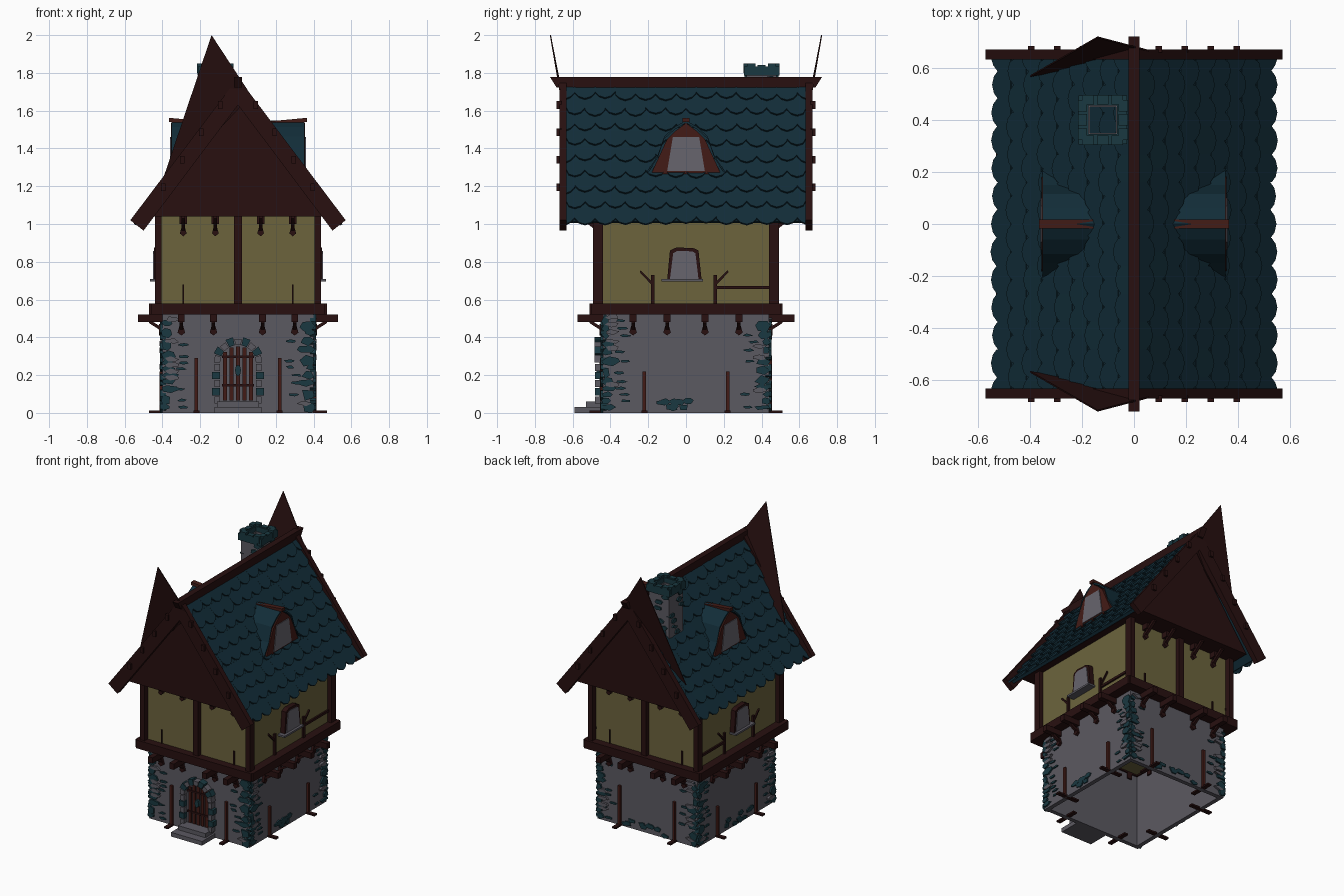
import bpy, bmesh, random
from math import cos, sin, pi
from mathutils import Vector, Matrix

random.seed(4)
cube = bpy.data.objects.get("Cube")
if cube:
    bpy.data.objects.remove(cube, do_unlink=True)


def material(name, rgb):
    m = bpy.data.materials.new(name)
    m.use_nodes = True
    m.diffuse_color = (*rgb, 1)
    m.node_tree.nodes["Principled BSDF"].inputs["Base Color"].default_value = (*rgb, 1)
    return m


plaster = material("yellow plaster", (.15, .127, .046))
stone = material("grey stone", (.105, .1, .12))
glass = material("pale glass", (.135, .128, .155))
timber = material("dark timber", (.021, .005, .005))
red_wood = material("red wood", (.055, .011, .008))
slate = material("roof slate", (.006, .026, .04))
blue_stone = material("blue stone", (.01, .04, .052))

parts = {}


def solid(name, mat, pts, offset):
    """Extrude a 3D polygon by an offset into the named part."""
    bm = parts.setdefault(name, (bmesh.new(), mat))[0]
    offset = Vector(offset)
    low = [bm.verts.new(p) for p in pts]
    high = [bm.verts.new(Vector(p) + offset) for p in pts]
    bm.faces.new(low)
    bm.faces.new(high[::-1])
    n = len(pts)
    for i in range(n):
        j = (i + 1) % n
        bm.faces.new((low[i], high[i], high[j], low[j]))


class Frame:
    """Wall plane: u along the wall, v up, w outward."""
    def __init__(self, u, v, w, origin=(0, 0, 0)):
        self.u, self.v, self.w, self.o = map(Vector, (u, v, w, origin))

    def at(self, u, v, w):
        return self.o + self.u * u + self.v * v + self.w * w

    def plate(self, name, mat, pts, a, b):
        solid(name, mat, [self.at(u, v, a) for u, v in pts], self.w * (b - a))

    def box(self, name, mat, u0, u1, v0, v1, a, b):
        self.plate(name, mat, [(u0, v0), (u1, v0), (u1, v1), (u0, v1)], a, b)

    def strut(self, name, mat, u, half, start, end, t):
        """Diagonal brace from (w, v) to (w, v), thickness t upward."""
        (a, z0), (b, z1) = start, end
        pts = [(a, z0), (b, z1), (b, z1 + t), (a, z0 + t)]
        solid(name, mat, [self.at(u - half, v, w) for w, v in pts], self.u * 2 * half)


def mirrored(pts):
    return pts + [(-u, v) for u, v in reversed(pts) if u]


def rubble(frame, u, v, ru, rv, w, depth, mat=blue_stone):
    n, turn = random.choice((4, 5, 6)), random.random()
    pts = []
    for i in range(n):
        a = 2 * pi * (i + turn + random.uniform(-.25, .25)) / n
        pts.append((u + ru * cos(a), max(0, v + rv * sin(a))))
    name = "blue_rubble" if mat is blue_stone else "grey_rubble"
    frame.plate(name, mat, pts, w - .02, w + depth)


UP = (0, 0, 1)
front, back = [Frame((1, 0, 0), UP, (0, s, 0)) for s in (-1, 1)]
sides = [Frame((0, 1, 0), UP, (s, 0, 0)) for s in (-1, 1)]
ends = [front, back]
# frame, half length, stone wall distance, joist reach, joist places, pole height
walls = [(f, .4, .44, .575, (.13, .3), .29) for f in ends]
walls += [(f, .44, .4, .53, (.1, .28), .22) for f in sides]

for f, half, d, reach, places, pole in walls:
    # Hollow ground floor and its sill beam ring
    f.box("stone_walls", stone, -half, half, 0, .53, d - .03, d)
    f.box("sill_beams", timber, -half - .06, half + .06, .52, .58, d - .04, d + .07)
    for s in (-1, 1):
        # Corner stones, stacked unevenly
        v = .03
        while v < .5:
            rv = random.uniform(.015, .035)
            ru = random.uniform(.02, .05)
            rubble(f, s * (half + .008 - ru), v, ru, rv, d, .012)
            if random.random() < .6:
                rubble(f, s * (half - random.uniform(.08, .13)), v, .03, .009, d, .008)
            if random.random() < .4:
                rubble(f, s * (half - .05), v + .02, .04, .015, d, .016, stone)
            v += rv * 1.9
        # Leaning poles and ground beams
        f.box("poles", red_wood, s * .22 - .009, s * .22 + .009, 0, pole, d, d + .016)
        f.box("ground_beams", timber, s * .22 - .015, s * .22 + .015, 0, .012, d - .1, d + .07)
        # Joists with braces and flared feet
        for p in places:
            u = s * p
            f.box("joists", timber, u - .018, u + .018, .48, .522, d - .04, reach)
            f.strut("joist_braces", timber, u, .009, (d, .43), (d + .07, .475), .02)
            f.plate("brace_feet", timber, [(u - .02, .425), (u, .41), (u + .02, .425),
                    (u + .007, .47), (u - .007, .47)], d, d + .018)

# Loose stones along the wall bases
for f, half, d, *_ in walls[1:]:
    for i in range(9):
        rubble(f, random.uniform(-.2, .2), random.uniform(.01, .07), .03, .018, d, .008)

# Upper floor
front.box("plaster_walls", plaster, -.41, .41, .53, 1.1, -.455, .455)
for f in ends:
    f.box("middle_post", timber, -.02, .02, .56, 1.05, .45, .485)
    for s in (-1, 1):
        f.box("corner_posts", timber, s * .405, s * .44, .56, 1.08, .44, .492)
        f.box("short_studs", timber, s * .29 - .005, s * .29 + .005, .58, .68, .45, .463)
        for p in (.12, .29):
            u = s * p
            f.strut("gable_braces", timber, u, .01, (.455, .95), (.56, 1.03), .025)
            f.plate("gable_brace_feet", timber, [(u - .018, .95), (u, .935), (u + .018, .95),
                    (u + .007, .99), (u - .007, .99)], .455, .475)
            f.box("gable_brace_heads", timber, u - .02, u + .02, 1, 1.045, .455, .5)

# Side windows and timber branches
for f in sides:
    f.plate("window_frame", timber, [(-.1, .7), (-.085, .86), (-.05, .876), (.04, .872),
            (.066, .86), (.083, .7)], .4, .445)
    f.plate("window_pane", glass, [(-.085, .71), (-.068, .845), (-.045, .858), (.035, .855),
            (.05, .845), (.066, .71)], .44, .45)
    f.box("window_sill", stone, -.13, .09, .695, .708, .4, .465)
    f.box("side_rail", timber, .15, .46, .655, .672, .4, .422)
    for u, s in ((-.175, -1), (.155, 1)):
        f.box("branch_posts", timber, u - .009, u + .009, .57, .73, .4, .425)
        f.plate("branches", timber, [(u, .67), (u, .69), (u + s * .065, .755),
                (u + s * .07, .745)], .4, .42)

# Attic gables, bargeboards, pegs and leaning spikes
front.plate("attic", timber, mirrored([(0, 1.69), (.46, 1.04)]), -.6, .6)
for f in ends:
    for s in (-1, 1):
        board = [(0, 1.775), (.57, 1.02), (.5, .965), (0, 1.63)]
        f.plate("bargeboards", timber, [(s * u, v) for u, v in board], .632, .67)
        for k in range(4):
            u, v = s * (.095 + .1 * k), 1.63 - .145 * k
            f.box("pegs", timber, u - .012, u + .012, v - .02, v + .02, .66, .685)
    tip = [f.at(-.4, 1.23, .565), f.at(-.14, 2, .715), f.at(.07, 1.68, .66), f.at(-.1, 1.5, .62)]
    solid("gable_spikes", timber, tip, f.w * .006)
sides[1].plate("ridge_beam", timber, mirrored([(.72, 1.778), (.685, 1.722)]), -.022, .022)

# Roof slopes with rows of scalloped slates
ROWS, TILE, END = 9, .107, .632
run, rise = .53, .74
length = (run ** 2 + rise ** 2) ** .5
for s in (-1, 1):
    slope = Frame((0, 1, 0), (-s * run / length, 0, rise / length),
                  (s * rise / length, 0, run / length), (s * run, 0, 1))
    slope.box("roof_deck", slate, -END, END, .02, length, -.02, 0)
    step = length / ROWS
    for r in range(ROWS):
        for c in range(-6, 8):
            mid = (c - .5 * (r % 2)) * TILE
            sag = random.uniform(-.008, .008)
            edge = [(-.5, .032), (-.3, .006), (0, -.006), (.3, .006), (.5, .032)]
            pts = [(mid + k * TILE, r * step + dv + sag, .018) for k, dv in edge]
            pts += [(mid + TILE / 2, (r + 1) * step, .004), (mid - TILE / 2, (r + 1) * step, .004)]
            pts = [(max(-END, min(END, u)), v, w) for u, v, w in pts]
            if pts[-2][0] - pts[-1][0] < .02:
                continue
            clean = []
            for p in pts:
                if not clean or (p[0], p[1]) != (clean[-1][0], clean[-1][1]):
                    clean.append(p)
            solid("roof_slates", slate, [slope.at(*p) for p in clean], slope.w * -.012)

# Dormers: flared roof shell, fascia, pane and ridge
profile = [(-.205, 1.265), (-.15, 1.35), (-.115, 1.45), (-.06, 1.5), (0, 1.535)]
profile += [(-u, v) for u, v in profile[-2::-1]]
for f in sides:
    for (u0, v0), (u1, v1) in zip(profile, profile[1:]):
        back0, back1 = [(1.74 - v) * run / rise - .02 for v in (v0, v1)]
        quad = [f.at(u0, v0, .352), f.at(u1, v1, .352), f.at(u1, v1, back1), f.at(u0, v0, back0)]
        solid("dormer_roof", slate, quad, (0, 0, .014))
    f.plate("dormer_front", red_wood, mirrored([(0, 1.535), (.06, 1.49), (.1, 1.45),
            (.185, 1.265)]), .25, .355)
    f.plate("dormer_pane", glass, mirrored([(.07, 1.46), (.1, 1.28)]), .354, .36)
    f.strut("dormer_ridge", red_wood, 0, .018, (.15, 1.52), (.365, 1.54), .022)

# Chimney: hollow shaft, cap stones and rubble
cx, cy, h = -.12, .4, .08
for axis in range(4):
    turn = Matrix.Rotation(axis * pi / 2, 3, "Z")
    f = Frame(turn @ Vector((1, 0, 0)), UP, turn @ Vector((0, -1, 0)), (cx, cy, 0))
    f.box("chimney_shaft", stone, -h, h, 1.4, 1.8, h - .03, h)
    f.box("chimney_cap", blue_stone, -h - .013, h - .02, 1.785, 1.835, h - .025, h + .014)
    for k in (-1, 0, 1):
        top = 1.843 + .008 * (k != 0)
        f.box("cap_stones", blue_stone, k * .055 - .022, k * .055 + .022, 1.8, top, h - .02, h + .016)
    for i in range(7):
        rubble(f, random.uniform(-.06, .06), 1.5 + .045 * i, .03, .017, h, .01)

# Door: recess, planks, straps, knob
RAD, SPRING = .095, .265
arc = [(RAD * cos(a * pi / 10), SPRING + RAD * sin(a * pi / 10)) for a in range(11)]
front.plate("door_recess", stone, [(-RAD, .05)] + arc[::-1] + [(RAD, .05)], .43, .447)
for k in range(-2, 3):
    top = SPRING + (RAD ** 2 - (k * .034) ** 2) ** .5 - .008
    front.box("door_planks", red_wood, k * .034 - .011, k * .034 + .011, .065, top, .44, .457)
for v in (.14, .29):
    front.box("door_straps", timber, -.085, .085, v, v + .014, .45, .462)
front.plate("door_knob", blue_stone, [(.016 * cos(a * pi / 4), .225 + .03 * sin(a * pi / 4))
            for a in range(8)], .45, .475)

# Door surround: alternating jamb and arch blocks
for s in (-1, 1):
    for k in range(5):
        v, out = .05 + k * .043, .125 + .012 * (k % 2)
        mat, label = ((stone, "grey_jambs"), (blue_stone, "blue_jambs"))[k % 2]
        front.box(label, mat, s * RAD, s * out, v, v + .038, .43, .482)
for k in range(9):
    a, b = [(k + t) * pi / 9 for t in (.05, .93)]
    out = .128 + .01 * (k % 2)
    mat, label = ((stone, "grey_arch"), (blue_stone, "blue_arch"))[k % 2]
    front.plate(label, mat, [(r * cos(t), SPRING + r * sin(t)) for r, t in
                ((RAD, a), (out, a), (out, b), (RAD, b))], .43, .485)

# Door steps
for half, low, high, reach in ((.125, 0, .03, .59), (.11, .03, .06, .53)):
    front.box("door_steps", stone, -half, half, low, high, .43, reach)

# Turn the collected parts into objects
for name, (bm, mat) in parts.items():
    bmesh.ops.recalc_face_normals(bm, faces=bm.faces)
    mesh = bpy.data.meshes.new(name)
    bm.to_mesh(mesh)
    bm.free()
    mesh.materials.append(mat)
    bpy.context.collection.objects.link(bpy.data.objects.new(name, mesh))
